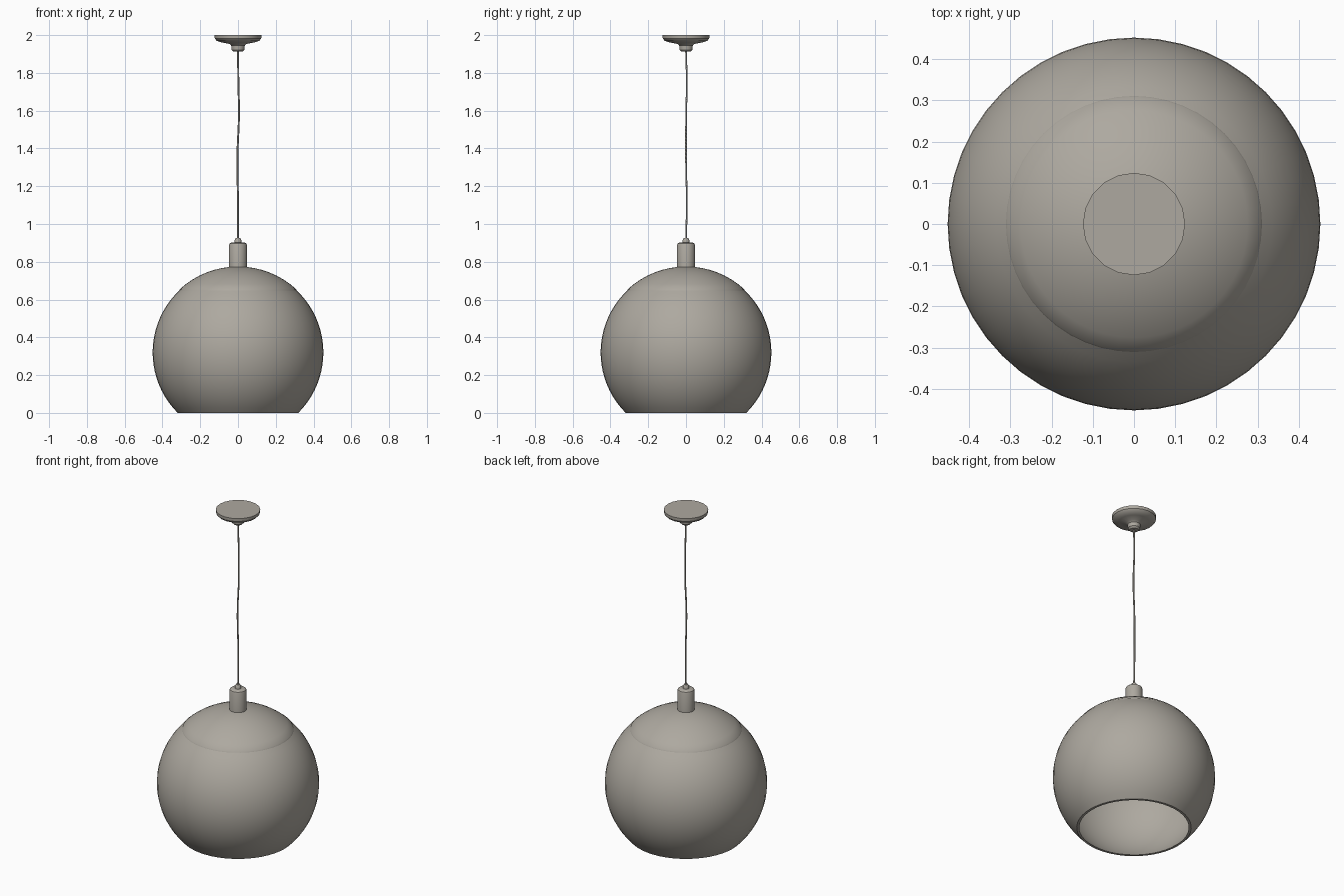
import bpy, bmesh, math

if "Cube" in bpy.data.objects:
    bpy.data.objects.remove(bpy.data.objects["Cube"])

grey = bpy.data.materials.new("warm_grey")
grey.diffuse_color = (0.42, 0.395, 0.35, 1)
grey.use_nodes = True
grey.node_tree.nodes["Principled BSDF"].inputs["Base Color"].default_value = grey.diffuse_color


def lathe(name, profile, sides, angle=35):
    """Spin a (radius, z) profile around the z axis; radius 0 closes to a point."""
    bm = bmesh.new()
    rings = []
    for r, z in profile:
        if r == 0:
            rings.append([bm.verts.new((0, 0, z))] * sides)
        else:
            rings.append([bm.verts.new((r * math.cos(a), r * math.sin(a), z))
                          for a in (2 * math.pi * i / sides for i in range(sides))])
    for lo, hi in zip(rings, rings[1:]):
        for i in range(sides):
            j = (i + 1) % sides
            quad = list(dict.fromkeys([lo[i], lo[j], hi[j], hi[i]]))
            if len(quad) > 2:
                bm.faces.new(quad)
    bmesh.ops.recalc_face_normals(bm, faces=bm.faces)
    me = bpy.data.meshes.new(name)
    bm.to_mesh(me)
    bm.free()
    me.materials.append(grey)
    ob = bpy.data.objects.new(name, me)
    bpy.context.collection.objects.link(ob)
    bpy.ops.object.select_all(action='DESELECT')
    ob.select_set(True)
    bpy.context.view_layer.objects.active = ob
    bpy.ops.object.shade_smooth_by_angle(angle=math.radians(angle))
    return ob


def arc(radius, z0, z1, n, cz=0.32):
    """Points on a sphere profile between two heights."""
    a0 = math.asin(max(-1, min(1, (z0 - cz) / radius)))
    a1 = math.asin(max(-1, min(1, (z1 - cz) / radius)))
    pts = []
    for i in range(n + 1):
        a = a0 + (a1 - a0) * i / n
        r = radius * math.cos(a)
        pts.append((r if r > 1e-4 else 0, cz + radius * math.sin(a)))
    return pts


# globe shade: thin shell open at the bottom
outer = arc(0.452, 0.0, 0.65, 20)
inner = arc(0.442, 0.65, 0.0, 20)
lathe("globe_shade", outer + inner + [outer[0]], 48)

# domed cap with a small lip over the shade, hollow underneath
dome = arc(0.455, 0.655, 0.775, 8)
lathe("top_cap", [(0, 0.762)] + arc(0.442, 0.762, 0.65, 8)[1:]
      + [(0.311, 0.647)] + dome, 48)

# socket holder
lathe("socket_holder", [(0, 0.755), (0.048, 0.755), (0.048, 0.888), (0.045, 0.896),
                        (0.036, 0.902), (0, 0.902)], 24)
lathe("cord_grip", [(0, 0.9), (0.018, 0.9), (0.018, 0.915), (0.011, 0.926), (0, 0.926)], 12)

# ceiling canopy
lathe("ceiling_canopy", [(0, 1.912), (0.025, 1.912), (0.034, 1.922), (0.036, 1.945),
                         (0.045, 1.953), (0.085, 1.961), (0.113, 1.970),
                         (0.123, 1.982), (0.124, 2.0), (0, 2.0)], 20)

# slightly wavy hanging cord
curve = bpy.data.curves.new("hanging_cord", 'CURVE')
curve.dimensions = '3D'
curve.bevel_depth = 0.005
curve.bevel_resolution = 1
path = [(0, 0, 0.91), (0, 0.004, 1.1), (-0.003, 0, 1.36), (0.005, 0.001, 1.58),
        (0.002, 0.004, 1.75), (0, 0, 1.92)]
spline = curve.splines.new('BEZIER')
spline.bezier_points.add(len(path) - 1)
for p, co in zip(spline.bezier_points, path):
    p.co = co
    p.handle_left_type = p.handle_right_type = 'AUTO'
curve.materials.append(grey)
bpy.context.collection.objects.link(bpy.data.objects.new("hanging_cord", curve))
